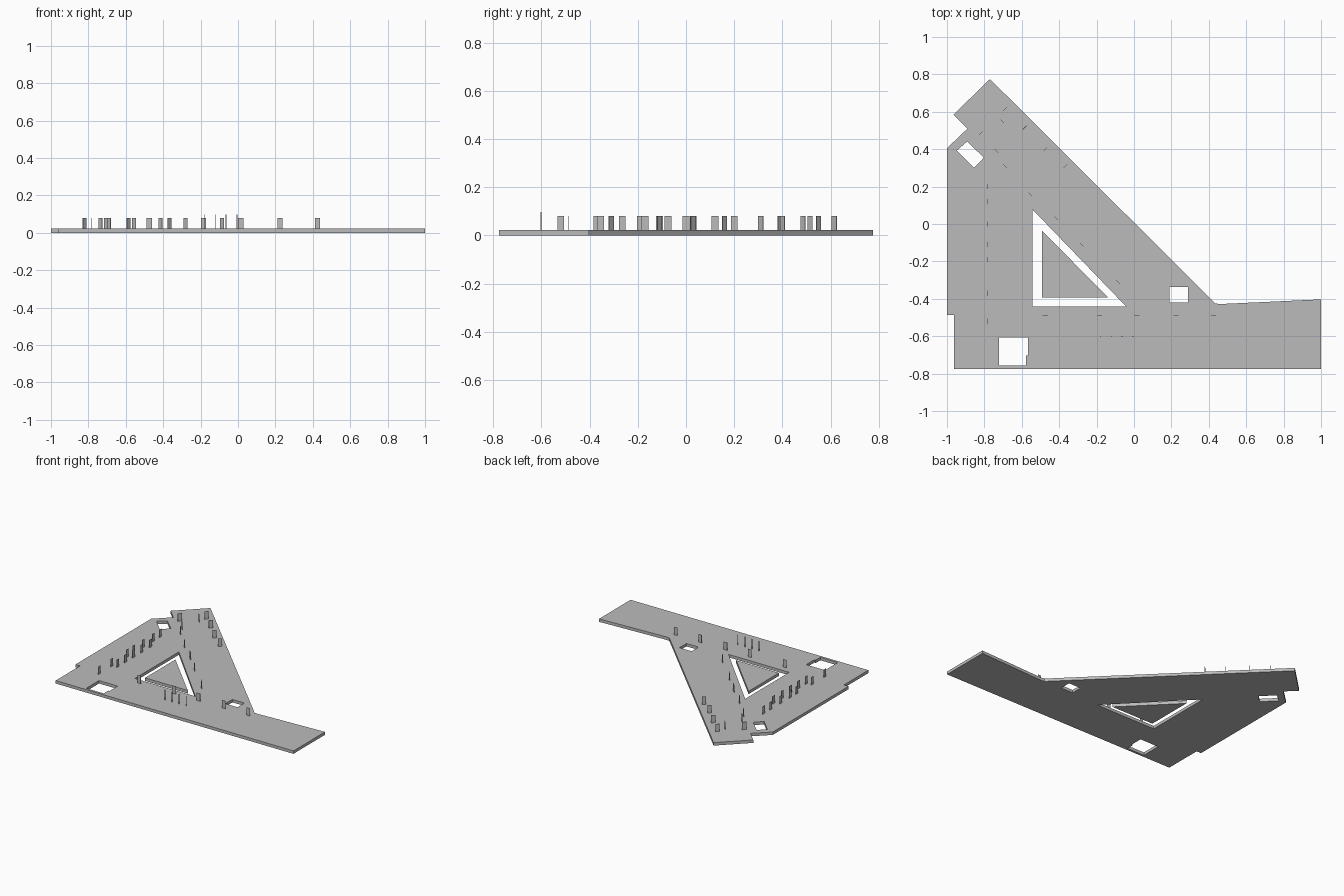
import bpy, bmesh, math

if "Cube" in bpy.data.objects:
    bpy.data.objects.remove(bpy.data.objects["Cube"])

TOP = 0.022      # deck thickness
grey = bpy.data.materials.new("light_grey")
grey.diffuse_color = (0.5, 0.5, 0.5, 1)
grey.use_nodes = True
grey.node_tree.nodes["Principled BSDF"].inputs["Base Color"].default_value = grey.diffuse_color


def slab(name, loops):
    """Flat plate from an outline followed by its openings."""
    cu = bpy.data.curves.new(name + "_outline", 'CURVE')
    cu.dimensions = '2D'
    cu.fill_mode = 'BOTH'
    cu.extrude = TOP / 2
    for pts in loops:
        s = cu.splines.new('POLY')
        s.points.add(len(pts) - 1)
        for p, (x, y) in zip(s.points, pts):
            p.co = (x, y, TOP / 2, 1)
        s.use_cyclic_u = True
    tmp = bpy.data.objects.new(name + "_tmp", cu)
    bpy.context.collection.objects.link(tmp)
    bpy.context.view_layer.update()
    deps = bpy.context.evaluated_depsgraph_get()
    me = bpy.data.meshes.new_from_object(tmp.evaluated_get(deps))
    bpy.data.objects.remove(tmp)
    bpy.data.curves.remove(cu)
    bm = bmesh.new()
    bm.from_mesh(me)
    bmesh.ops.remove_doubles(bm, verts=bm.verts, dist=1e-4)
    bmesh.ops.recalc_face_normals(bm, faces=bm.faces)
    # put the base on the ground whatever the curve offset
    low = min(v.co.z for v in bm.verts)
    for v in bm.verts:
        v.co.z -= low
    for f in bm.faces:
        f.smooth = False
    bm.to_mesh(me)
    bm.free()
    me.materials.clear()
    me.materials.append(grey)
    ob = bpy.data.objects.new(name, me)
    bpy.context.collection.objects.link(ob)


def panel(name, x, y, angle, width=0.028, top=0.08, thick=0.002):
    """Thin upright plate standing on the deck."""
    h = top - TOP
    bpy.ops.mesh.primitive_cube_add(size=1, location=(x, y, TOP + h / 2),
                                    rotation=(0, 0, math.radians(angle)))
    ob = bpy.context.object
    ob.name = name
    ob.scale = (width, thick, h)
    ob.data.materials.append(grey)


# Deck with its openings
outline = [(-1, .405), (-.89, .51), (-.965, .585), (-.77, .775), (.435, -.425),
           (.46, -.428), (1, -.403), (1, -.775), (-.962, -.775),
           (-.962, -.487), (-1, -.487)]
diamond_hole = [(-.892, .441), (-.803, .355), (-.855, .30), (-.947, .393)]
small_hole = [(.19, -.337), (.29, -.337), (.29, -.42), (.19, -.42)]
stair_hole = [(-.722, -.607), (-.567, -.607), (-.567, -.703), (-.578, -.703),
              (-.578, -.757), (-.722, -.757)]
court_hole = [(-.543, .078), (-.043, -.44), (-.543, -.44)]
slab("deck", [outline, diamond_hole, small_hole, stair_hole, court_hole])

# Triangular island in the central opening
slab("island", [[(-.492, -.035), (-.139, -.393), (-.492, -.393)]])

# Panels along the left edge
for y in (.2, .12, 0, -.11, -.19, -.37, -.52):
    panel("left_panel", -.782, y, 90)
for y in (.03, -.075, -.17, -.265, -.355):
    panel("inner_left_panel", -.743, y, 90)

# Panels along the front
for x in (.425, .225, .015, -.185, -.475):
    panel("front_panel", x, -.487, 0)

# Panels across the sloping edge
for x, y in ((-.82, .485), (-.69, .615), (-.585, .515), (-.475, .4), (-.367, .31)):
    panel("cross_panel", x, y, 45)

# Panels running parallel to the sloping edge
for x, y in ((-.705, .55), (-.735, .39), (-.69, .31), (-.555, .16), (-.415, .03),
             (-.28, -.11), (-.085, -.31)):
    panel("slope_panel", x, y, -45)

# Tall slim posts at the front
for i in range(4):
    panel("post", -.18 + .058 * i, -.602, 0, width=.004, top=.097, thick=.004)
